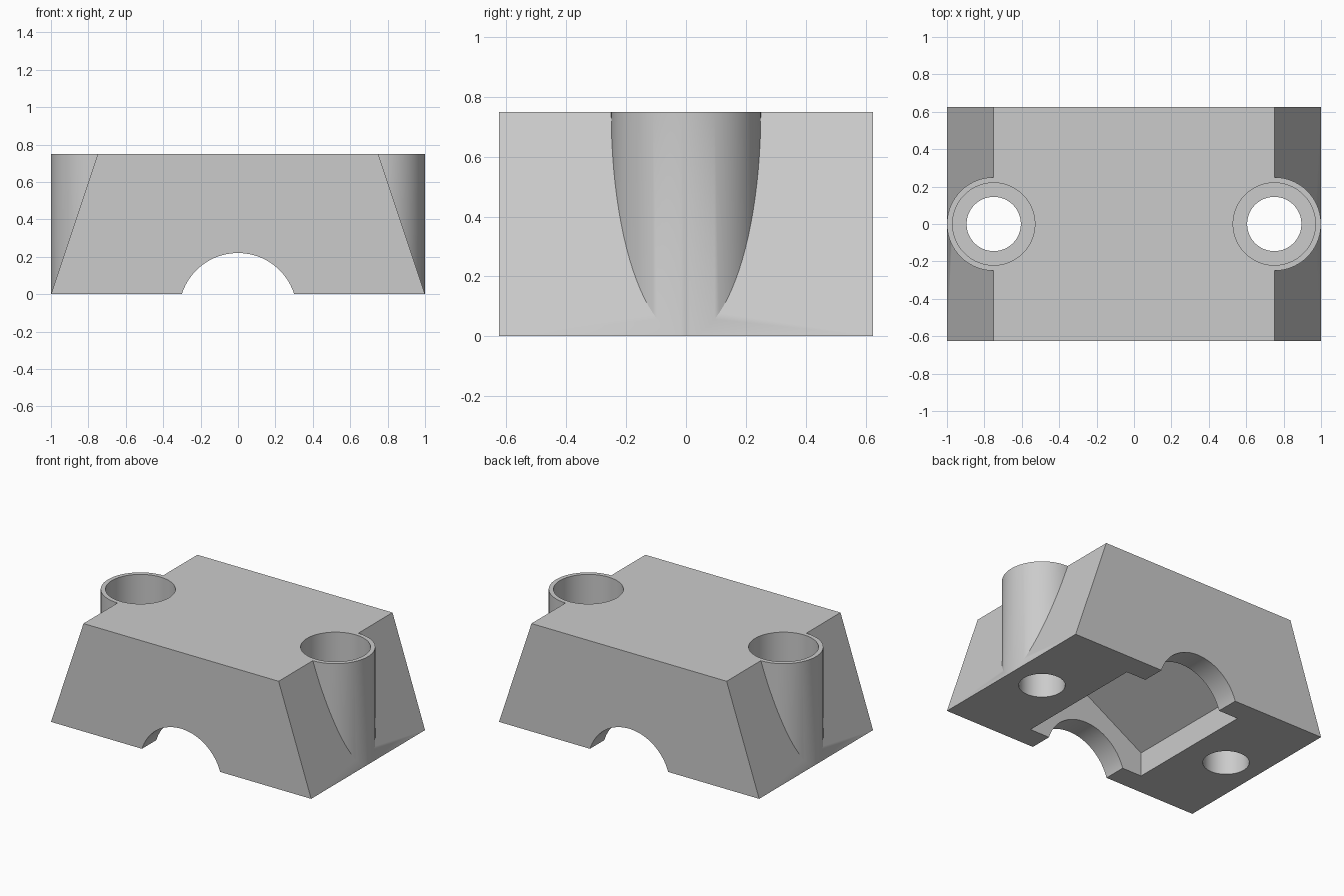
import bpy, bmesh
from math import sin, cos, pi
from mathutils import Vector

if "Cube" in bpy.data.objects:
    bpy.data.objects.remove(bpy.data.objects["Cube"])

grey = bpy.data.materials.new("light grey")
grey.use_nodes = True
colour = (0.6, 0.6, 0.6, 1)
grey.diffuse_color = colour
grey.node_tree.nodes["Principled BSDF"].inputs["Base Color"].default_value = colour


def prism(name, points, start, sweep):
    """Solid made by sweeping a closed outline from start along a vector."""
    bm = bmesh.new()
    face = bm.faces.new([bm.verts.new(Vector(p) + Vector(start)) for p in points])
    out = bmesh.ops.extrude_face_region(bm, geom=[face])
    moved = [g for g in out["geom"] if isinstance(g, bmesh.types.BMVert)]
    bmesh.ops.translate(bm, verts=moved, vec=sweep)
    bmesh.ops.recalc_face_normals(bm, faces=bm.faces)
    mesh = bpy.data.meshes.new(name)
    bm.to_mesh(mesh)
    bm.free()
    mesh.materials.append(grey)
    obj = bpy.data.objects.new(name, mesh)
    bpy.context.collection.objects.link(obj)
    return obj


def ring(radius, sides, upright=False):
    """Regular outline, flat on the ground or standing with a corner on top."""
    turns = [2 * pi * i / sides for i in range(sides)]
    if upright:
        return [(radius * sin(t), 0, radius * cos(t)) for t in turns]
    return [(radius * cos(t), radius * sin(t), 0) for t in turns]


def combine(target, tool, operation):
    mod = target.modifiers.new(operation, "BOOLEAN")
    mod.object = tool
    mod.operation = operation
    mod.solver = "EXACT"
    bpy.ops.object.select_all(action="DESELECT")
    bpy.context.view_layer.objects.active = target
    target.select_set(True)
    bpy.ops.object.modifier_apply(modifier=mod.name)
    bpy.data.objects.remove(tool)


height, half_depth, axis_z = 0.75, 0.625, -0.095

# Tapered block
block = prism("clamp_block",
              [(-1, 0, 0), (1, 0, 0), (0.75, 0, height), (-0.75, 0, height)],
              (0, -half_depth, 0), (0, 2 * half_depth, 0))

# Round bosses at both ends
for side in (-1, 1):
    boss = prism("boss", ring(0.25, 96), (side * 0.75, 0, 0), (0, 0, height))
    combine(block, boss, "UNION")

# Bolt holes with wide counterbores
for side in (-1, 1):
    for radius, floor in ((0.145, -0.1), (0.22, 0.25)):
        hole = prism("hole_cutter", ring(radius, 96), (side * 0.75, 0, floor), (0, 0, 1))
        combine(block, hole, "DIFFERENCE")

# Round channel through the underside
channel = prism("channel_cutter", ring(0.315, 96, True), (0, -1, axis_z), (0, 2, 0))
combine(block, channel, "DIFFERENCE")

# Hexagonal pocket in the underside
pocket = prism("pocket_cutter", ring(0.52, 6, True), (0, -0.468, axis_z), (0, 0.936, 0))
combine(block, pocket, "DIFFERENCE")

bpy.ops.object.shade_smooth_by_angle(angle=pi / 6)
